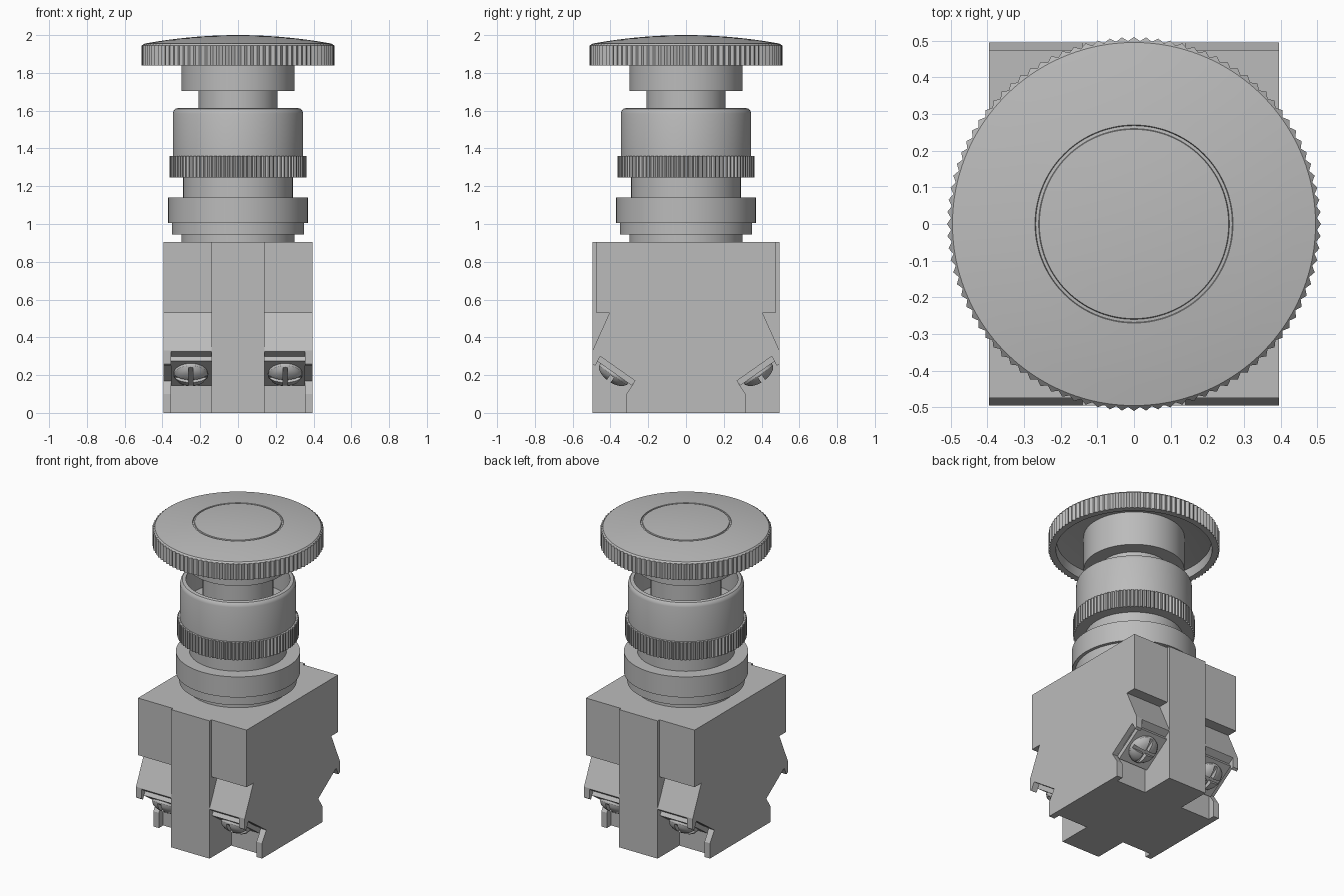
import bpy, bmesh, math
from mathutils import Matrix

cube = bpy.data.objects.get("Cube")
if cube:
    bpy.data.objects.remove(cube, do_unlink=True)

grey = bpy.data.materials.new("plain grey")
GREY = (0.5, 0.5, 0.5, 1)
grey.diffuse_color = GREY
grey.use_nodes = True
grey.node_tree.nodes["Principled BSDF"].inputs["Base Color"].default_value = GREY


def finish(name, bm, smooth=False):
    bmesh.ops.remove_doubles(bm, verts=bm.verts, dist=1e-5)
    bmesh.ops.recalc_face_normals(bm, faces=bm.faces)
    mesh = bpy.data.meshes.new(name)
    bm.to_mesh(mesh)
    bm.free()
    mesh.materials.append(grey)
    if smooth:
        mesh.shade_smooth()
        mesh.set_sharp_from_angle(angle=math.radians(30))
    obj = bpy.data.objects.new(name, mesh)
    bpy.context.collection.objects.link(obj)
    return obj


def lathe(name, profile, segs=72, pattern=(0,), knurl_from=9):
    """Revolve a closed (r, z) loop; radii past knurl_from follow the tooth pattern."""
    bm = bmesh.new()
    rings = []
    for i in range(segs):
        a = 2 * math.pi * i / segs
        cut = pattern[i % len(pattern)]
        ring = []
        for r, z in profile:
            if r > knurl_from:
                r -= cut
            ring.append(bm.verts.new((r * math.cos(a), r * math.sin(a), z)))
        rings.append(ring)
    n = len(profile)
    for i in range(segs):
        a, b = rings[i], rings[(i + 1) % segs]
        for j in range(n):
            k = (j + 1) % n
            ra, rb = profile[j][0], profile[k][0]
            if ra == 0 and rb == 0:
                continue
            if ra == 0:
                bm.faces.new((a[j], b[k], a[k]))
            elif rb == 0:
                bm.faces.new((a[j], b[j], a[k]))
            else:
                bm.faces.new((a[j], b[j], b[k], a[k]))
    return finish(name, bm, True)


def cylinder(name, r, z0, z1):
    return lathe(name, [(0, z0), (r, z0), (r, z1), (0, z1)])


def extrude(name, outline, x0, x1):
    """Extrude a (y, z) outline along x."""
    bm = bmesh.new()
    ends = [[bm.verts.new((x, y, z)) for y, z in outline] for x in (x0, x1)]
    for end in ends:
        bm.faces.new(end)
    n = len(outline)
    for i in range(n):
        j = (i + 1) % n
        bm.faces.new((ends[0][i], ends[0][j], ends[1][j], ends[1][i]))
    return finish(name, bm)


def front_and_back(half):
    return half + [(-y, z) for y, z in reversed(half)]


# Contact block: core, hooked side walls and the full height centre rib
upper = [(-.475, .905), (-.475, .53), (-.405, .53), (-.495, .33)]
core = upper + [(-.495, .324), (-.27, .17), (-.27, 0)]
wall = upper + [(-.495, .26), (-.48, .25), (-.455, .30), (-.27, .17), (-.315, .10), (-.315, 0)]
extrude("block_core", front_and_back(core), -.36, .36)
for side, x0 in (("left", .355), ("right", -.395)):
    extrude("block_wall_" + side, front_and_back(wall), x0, x0 + .04)
extrude("block_rib", front_and_back([(-.495, .905), (-.495, 0)]), -.14, .14)

# Screw head: low dome with a cross slot
screw = lathe("terminal_screw", [(0, -.01), (.09, -.01), (.09, .012), (.078, .03),
                                 (.055, .043), (.028, .05), (0, .052)], 32)
bm = bmesh.new()
for size in ((.3, .024, .06), (.024, .3, .06)):
    bmesh.ops.create_cube(bm, size=1, matrix=Matrix.Translation((0, 0, .05)) @ Matrix.Diagonal((*size, 1)))
cutter = finish("slot_cutter", bm)
cutter.hide_render = True
mod = screw.modifiers.new("slots", 'BOOLEAN')
mod.operation = 'DIFFERENCE'
mod.solver = 'EXACT'
mod.use_self = True
mod.object = cutter
bpy.context.view_layer.update()
graph = bpy.context.evaluated_depsgraph_get()
head = bpy.data.meshes.new_from_object(screw.evaluated_get(graph))
head.set_sharp_from_angle(angle=math.radians(30))
for helper in (screw, cutter):
    bpy.data.objects.remove(helper, do_unlink=True)

# Four terminals: clamp plate and screw facing down and outward
plate = [(-.455, .30), (-.27, .17), (-.287, .145), (-.472, .275)]
tilt = Matrix.Rotation(math.pi - .605, 4, 'X')
for end, turn in (("front", 0), ("back", math.pi)):
    spin = Matrix.Rotation(turn, 4, 'Z')
    for side, s in (("a", -1), ("b", 1)):
        clamp = extrude(f"clamp_plate_{end}_{side}", plate, s * .248 - .107, s * .248 + .107)
        clamp.matrix_world = spin
        obj = bpy.data.objects.new(f"terminal_screw_{end}_{side}", head)
        bpy.context.collection.objects.link(obj)
        obj.matrix_world = spin @ Matrix.Translation((s * .25, -.38, .21)) @ tilt

# Neck and mounting rings
cylinder("base_neck", .30, .89, .95)
cylinder("lower_ring", .35, .945, 1.01)
cylinder("mounting_ring", .37, 1.005, 1.14)
cylinder("threaded_neck", .29, 1.13, 1.26)
lathe("knurled_nut", [(0, 1.245), (.362, 1.245), (.362, 1.36), (0, 1.36)],
      270, (0, 0, .011), .35)

# Hollow collar with a rounded rim
lathe("collar", [(0, 1.35), (.345, 1.35), (.345, 1.585), (.341, 1.6), (.332, 1.61), (.32, 1.613),
                 (.31, 1.613), (.31, 1.45), (0, 1.45)])

# Button stem
cylinder("stem", .21, 1.44, 1.72)
cylinder("button_hub", .30, 1.705, 1.93)


# Mushroom button: knurled rim, domed top with a ring groove, hollow underside
def dome(r):
    return 2.0 - .045 * (r / .495) ** 2


top = [(r, dome(r)) for r in (.495, .44, .38, .32, .27)]
top += [(.268, dome(.268) - .006), (.26, dome(.26) - .006), (.258, dome(.258))]
top += [(r, dome(r)) for r in (.2, .13, .06, 0)]
lathe("mushroom_button", [(0, 1.93), (.29, 1.93), (.46, 1.90), (.465, 1.84), (.49, 1.84),
                          (.51, 1.84), (.51, 1.945)] + top, 192, (0, .011), .5)
